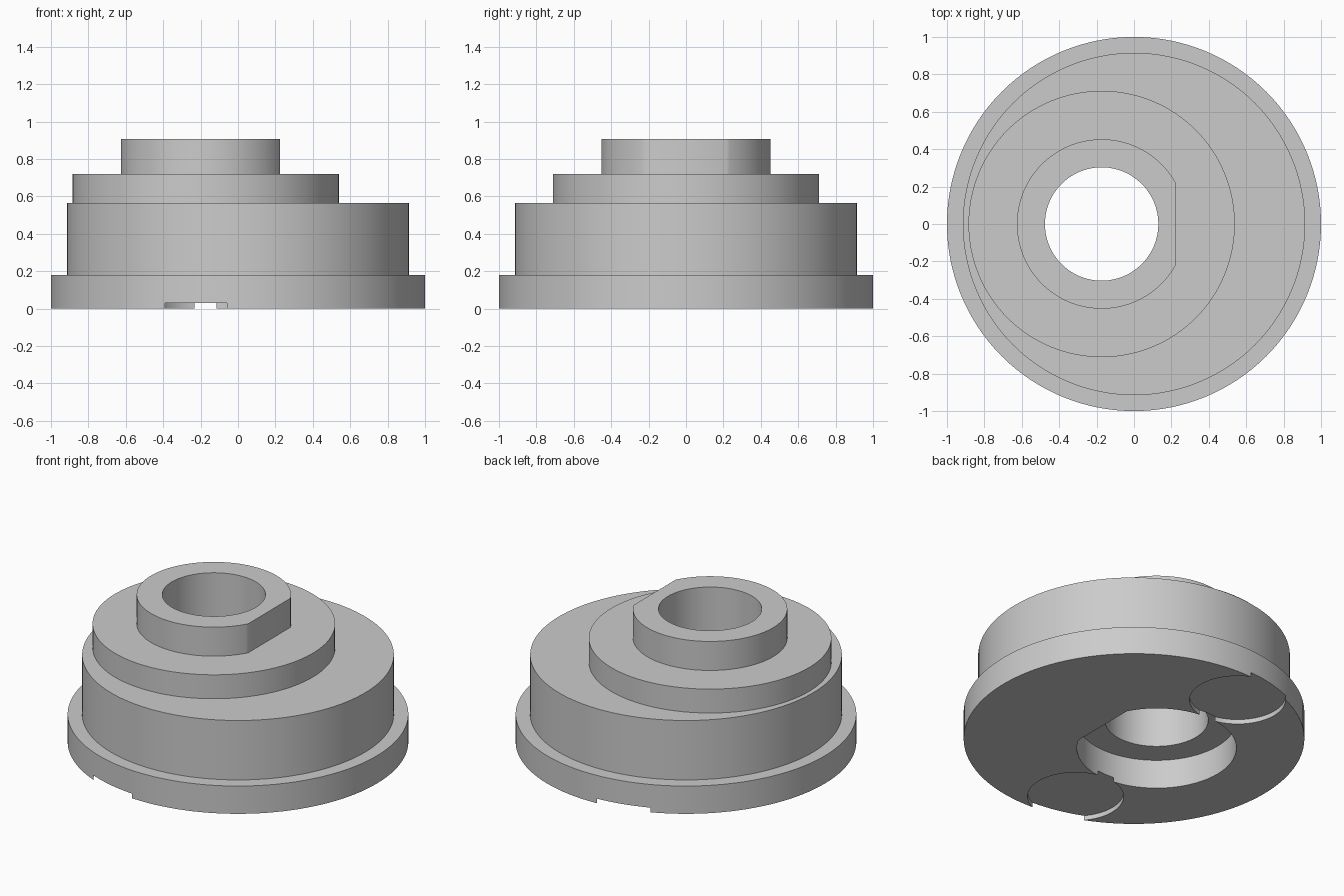
import bpy, bmesh
from math import acos, cos, sin, pi, radians

if "Cube" in bpy.data.objects:
    bpy.data.objects.remove(bpy.data.objects["Cube"], do_unlink=True)

AXIS = -0.173   # x of the off-centre bore axis
SEGMENTS = 128

grey = bpy.data.materials.new("plain_grey")
grey.use_nodes = True
colour = (0.6, 0.6, 0.6, 1)
grey.diffuse_color = colour
grey.node_tree.nodes["Principled BSDF"].inputs["Base Color"].default_value = colour


def disc(name, radius, low, high, x=0, y=0, flat=None):
    """Upright solid disc; flat cuts its +x side at that distance from its axis."""
    start = acos(flat / radius) if flat else 0
    count = SEGMENTS if flat is None else SEGMENTS + 1
    step = (2 * pi - 2 * start) / SEGMENTS
    bm = bmesh.new()
    ring = []
    for i in range(count):
        a = start + i * step
        ring.append(bm.verts.new((x + radius * cos(a), y + radius * sin(a), low)))
    base = bm.faces.new(ring)
    top = bmesh.ops.extrude_face_region(bm, geom=[base])["geom"]
    bmesh.ops.translate(bm, vec=(0, 0, high - low),
                        verts=[v for v in top if isinstance(v, bmesh.types.BMVert)])
    bmesh.ops.recalc_face_normals(bm, faces=bm.faces)
    mesh = bpy.data.meshes.new(name)
    bm.to_mesh(mesh)
    bm.free()
    mesh.materials.append(grey)
    obj = bpy.data.objects.new(name, mesh)
    bpy.context.collection.objects.link(obj)
    return obj


def combine(target, tool, operation):
    mod = target.modifiers.new(tool.name, "BOOLEAN")
    mod.operation = operation
    mod.solver = "EXACT"
    mod.object = tool
    bpy.context.view_layer.objects.active = target
    bpy.ops.object.modifier_apply(modifier=mod.name)
    bpy.data.objects.remove(tool, do_unlink=True)


# Stepped solid: flange, drum, eccentric shoulder and flatted boss
hub = disc("stepped_hub", 1.0, 0, 0.18)
combine(hub, disc("drum", 0.915, 0.06, 0.565), "UNION")
combine(hub, disc("shoulder", 0.712, 0.3, 0.72, AXIS), "UNION")
combine(hub, disc("boss", 0.453, 0.4, 0.908, AXIS, flat=0.398), "UNION")

# Through bore and the matching flatted socket underneath
combine(hub, disc("bore", 0.303, -0.1, 1.0, AXIS), "DIFFERENCE")
combine(hub, disc("socket", 0.468, -0.1, 0.188, AXIS, flat=0.413), "DIFFERENCE")

# Shallow round pockets breaking through the rim, front and back
for side in (-1, 1):
    combine(hub, disc("pocket", 0.282, -0.1, 0.03, AXIS, side * 0.74), "DIFFERENCE")

bpy.ops.object.select_all(action="DESELECT")
hub.select_set(True)
bpy.context.view_layer.objects.active = hub
bpy.ops.object.shade_smooth_by_angle(angle=radians(30))
